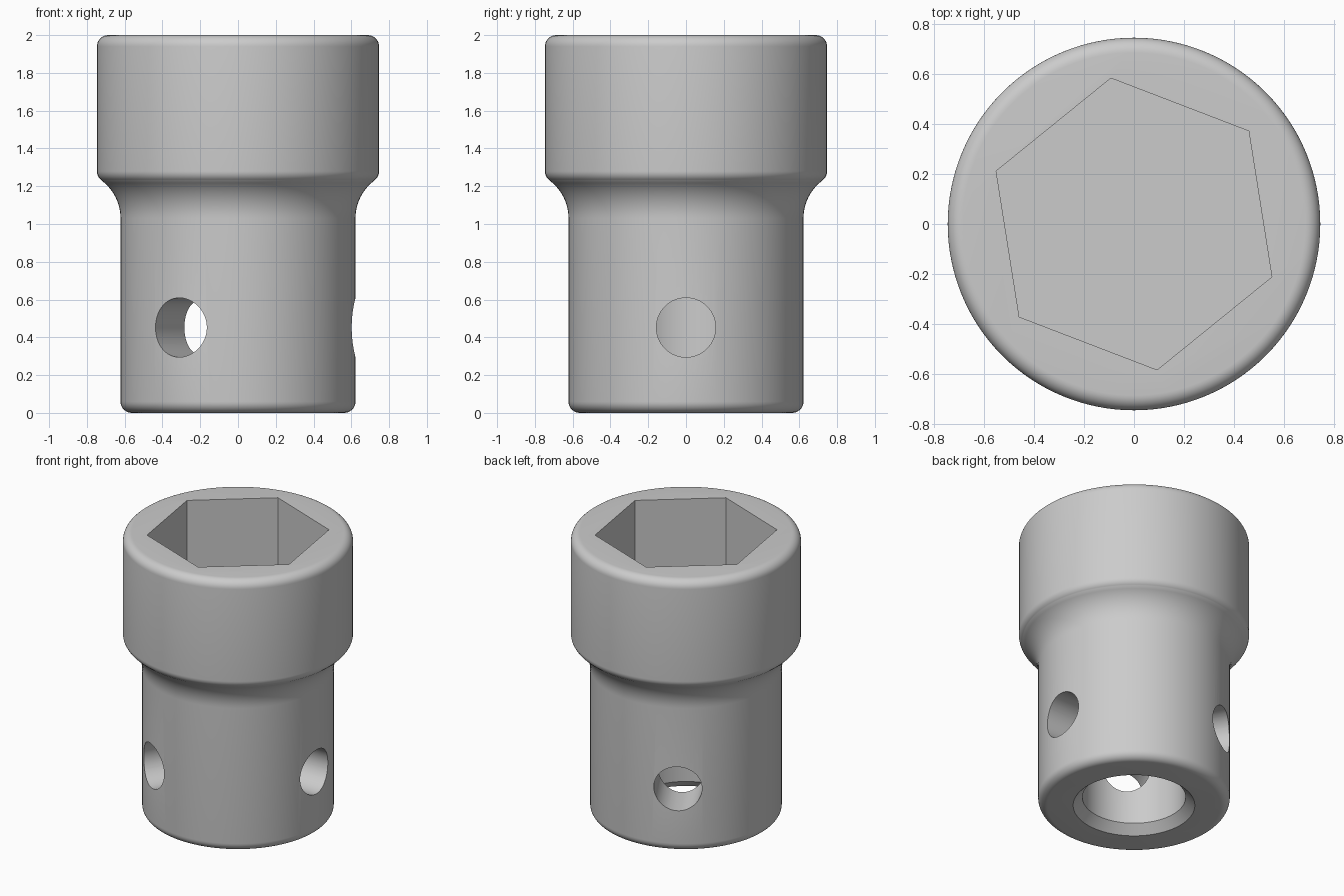
import bpy, bmesh
from math import sin, cos, pi, radians
from mathutils import Matrix

if "Cube" in bpy.data.objects:
    bpy.data.objects.remove(bpy.data.objects["Cube"], do_unlink=True)

steel = bpy.data.materials.new("plain_grey_steel")
steel.use_nodes = True
GREY = (0.6, 0.6, 0.6, 1)
steel.diffuse_color = GREY
steel.node_tree.nodes["Principled BSDF"].inputs["Base Color"].default_value = GREY


def arc(cx, cz, r, start, end, steps=8):
    """Profile points on an arc, angles in degrees."""
    angles = [radians(start + (end - start) * i / steps) for i in range(steps + 1)]
    return [(cx + r * cos(a), cz + r * sin(a)) for a in angles]


def lathe(name, profile, sides=128, turn=0.0):
    """Closed solid of revolution about z, listed from bottom to top."""
    bm = bmesh.new()
    rings = []
    for r, z in profile:
        angles = [turn + 2 * pi * i / sides for i in range(sides)]
        rings.append([bm.verts.new((r * cos(a), r * sin(a), z)) for a in angles])
    for low, high in zip(rings, rings[1:]):
        for i in range(sides):
            j = (i + 1) % sides
            bm.faces.new((low[i], low[j], high[j], high[i]))
    bm.faces.new(rings[0][::-1])
    bm.faces.new(rings[-1])
    mesh = bpy.data.meshes.new(name)
    bm.to_mesh(mesh)
    bm.free()
    mesh.materials.append(steel)
    obj = bpy.data.objects.new(name, mesh)
    bpy.context.collection.objects.link(obj)
    return obj


# Outer body: rounded foot, straight shank, hollow flare, rounded collar
FOOT, COLLAR, ROUND, FLARE = 0.622, 0.747, 0.06, 0.25
outline = arc(FOOT - ROUND, ROUND, ROUND, -90, 0)
outline += arc(FOOT + FLARE, 1.03, FLARE, 180, 127, 12)
outline += arc(COLLAR - ROUND, 1.28, ROUND, -53, 0)
outline += arc(COLLAR - ROUND, 2 - ROUND, ROUND, 0, 90)
body = lathe("socket_body", outline)

# Hexagonal recess in the top
cutters = [lathe("hex_recess_cutter", [(0.592, 1.22), (0.592, 2.2)], 6, radians(39))]

# Blind bore with a chamfered mouth in the bottom
bore = [(0.495, -0.1), (0.335, 0.06), (0.335, 0.9)]
cutters.append(lathe("bore_cutter", bore))

# Three radial cross holes
for k in range(3):
    hole = lathe("cross_hole_cutter", [(0.157, 0.0), (0.157, 1.0)], 64)
    hole.data.transform(Matrix.Translation((0, 0, 0.452))
                        @ Matrix.Rotation(k * 2 * pi / 3, 4, "Z")
                        @ Matrix.Rotation(pi / 2, 4, "Y"))
    cutters.append(hole)

bpy.ops.object.select_all(action="DESELECT")
body.select_set(True)
bpy.context.view_layer.objects.active = body
for cutter in cutters:
    cutter.hide_render = True
    cut = body.modifiers.new(cutter.name, "BOOLEAN")
    cut.operation = "DIFFERENCE"
    cut.solver = "EXACT"
    cut.object = cutter
    bpy.ops.object.modifier_apply(modifier=cut.name)
    bpy.data.objects.remove(cutter, do_unlink=True)

bpy.ops.object.shade_smooth_by_angle(angle=radians(30))
